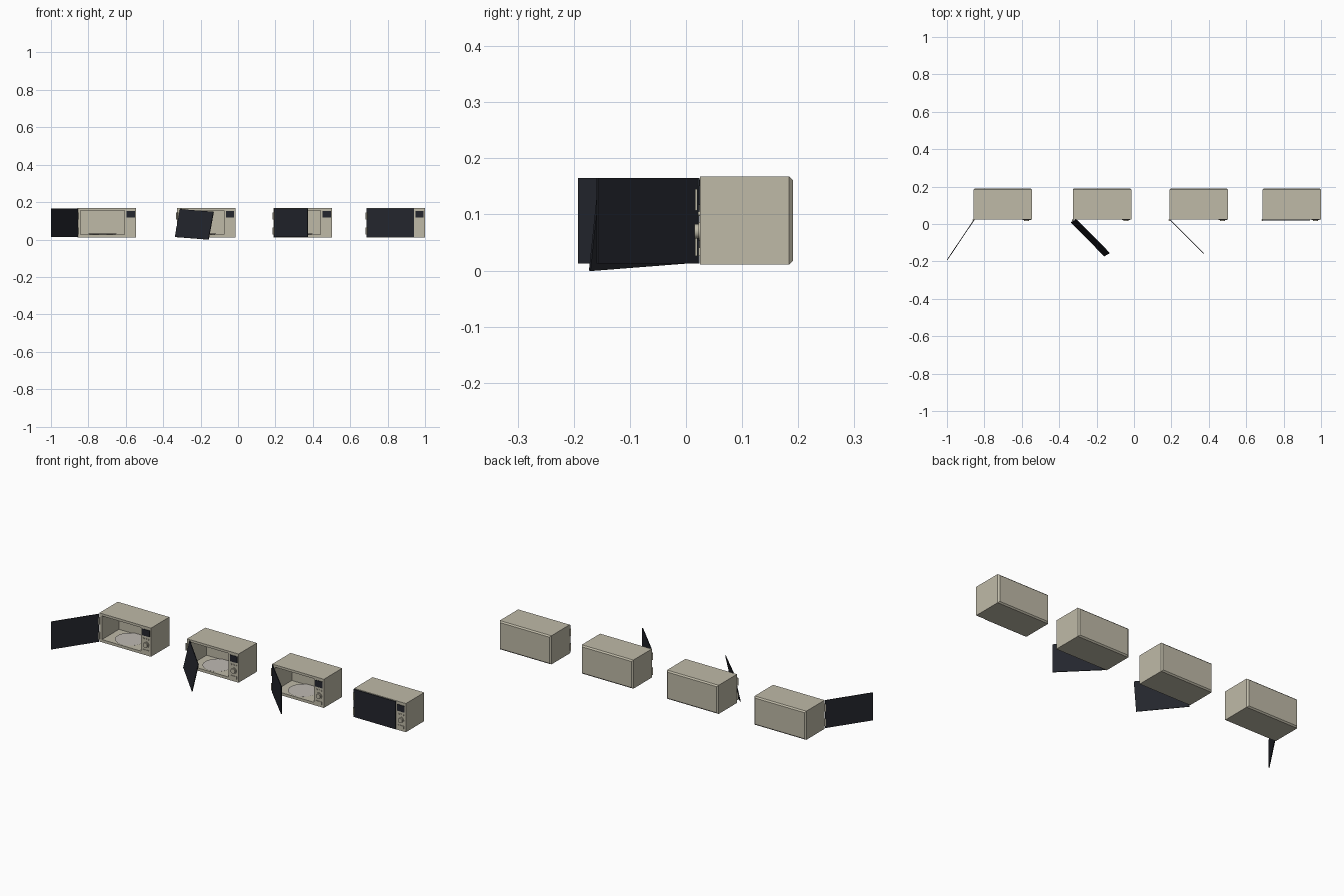
import bpy, bmesh, math
from mathutils import Vector, Matrix

if "Cube" in bpy.data.objects:
    bpy.data.objects.remove(bpy.data.objects["Cube"])

W, Y0, Y1, Z0, Z1 = 0.313, 0.025, 0.191, 0.011, 0.168   # cabinet size
DW, DH, DT = 0.255, 0.152, 0.004                         # door size


def mat(name, col):
    m = bpy.data.materials.new(name)
    m.diffuse_color = (*col, 1)
    m.use_nodes = True
    m.node_tree.nodes["Principled BSDF"].inputs["Base Color"].default_value = m.diffuse_color
    return m


BEIGE = mat("beige_enamel", (0.52, 0.49, 0.39))
DARK = mat("dark_glass", (0.017, 0.019, 0.026))
PLATE = mat("plate_glass", (0.52, 0.49, 0.45))


def add(name, bm, m):
    bmesh.ops.recalc_face_normals(bm, faces=bm.faces)
    me = bpy.data.meshes.new(name)
    bm.to_mesh(me)
    bm.free()
    ob = bpy.data.objects.new(name, me)
    bpy.context.collection.objects.link(ob)
    if m:
        me.materials.append(m)
    return ob


def box_bm(lo, hi):
    lo, hi = Vector(lo), Vector(hi)
    bm = bmesh.new()
    bmesh.ops.create_cube(bm, size=1, matrix=Matrix.Translation((lo + hi) / 2)
                          @ Matrix.Diagonal((*(hi - lo), 1)))
    return bm


def box(name, lo, hi, m):
    return add(name, box_bm(lo, hi), m)


def cyl(name, c, r, h, m, axis="Z", n=24, r2=None):
    bm = bmesh.new()
    rot = Matrix.Rotation(math.pi / 2, 4, "X") if axis == "Y" else Matrix()
    bmesh.ops.create_cone(bm, cap_ends=True, segments=n, radius1=r,
                          radius2=r if r2 is None else r2, depth=h,
                          matrix=Matrix.Translation(c) @ rot)
    ob = add(name, bm, m)
    for p in ob.data.polygons:
        p.use_smooth = len(p.vertices) == 4
    ob.data.set_sharp_from_angle(angle=math.radians(40))
    return ob


def cabinet(x):
    # shell with chamfered back rim
    bm = box_bm((x, Y0, Z0), (x + W, Y1, Z1))
    back = [e for e in bm.edges if all(v.co.y > Y1 - 0.001 for v in e.verts)]
    bmesh.ops.bevel(bm, geom=back, offset=0.007, segments=1, affect="EDGES")
    shell = add("cabinet", bm, BEIGE)
    # cooking chamber
    cut = box("chamber_cutter", (x + 0.016, 0, 0.026), (x + 0.252, 0.172, 0.155), None)
    cut.hide_render = True
    cut.hide_set(True)
    mod = shell.modifiers.new("chamber", "BOOLEAN")
    mod.object, mod.solver = cut, "EXACT"
    # turntable
    cx, cy = x + 0.134, 0.1
    cyl("turntable", (cx, cy, 0.029), 0.068, 0.004, PLATE, n=40, r2=0.075)
    # control panel
    px = x + 0.284
    box("display", (px - 0.022, Y0 - 0.003, 0.117), (px + 0.022, Y0 + 0.001, 0.152), DARK)
    for dx in (-0.014, 0, 0.014):
        cyl("button", (px + dx, Y0 - 0.001, 0.101), 0.004, 0.005, BEIGE, "Y", 12)
    cyl("knob_base", (px, Y0 - 0.001, 0.07), 0.017, 0.004, BEIGE, "Y")
    cyl("knob", (px, Y0 - 0.005, 0.07), 0.013, 0.010, BEIGE, "Y")
    box("open_button", (px - 0.018, Y0 - 0.003, 0.026), (px + 0.018, Y0 + 0.001, 0.041), BEIGE)
    # hinge barrels
    for z in (0.045, 0.126):
        cyl("hinge", (x, Y0 - 0.004, z), 0.005, 0.038, BEIGE, n=12)


def door(corner, along, up):
    # slab placed by its lower hinge corner and two edge directions
    u = Vector(along).normalized()
    n = u.cross(Vector(up)).normalized()
    v = n.cross(u)
    d = box("door", (0, 0, 0), (DW, DT, DH), DARK)
    m = Matrix((u, v.cross(u), v)).transposed().to_4x4()
    d.data.transform(Matrix.Translation(corner) @ m)


xs = (-0.858, -0.327, 0.19, 0.687)
for x in xs:
    cabinet(x)

UP = (0, 0, 1)
door((xs[0], 0.021, 0.013), (-0.142, -0.211, 0), UP)                       # wide open
door((-0.338, 0.008, 0.014), (0.178, -0.18, -0.014), (0.028, 0.015, 0.149))  # hanging askew
door((xs[2] + 0.002, 0.021, 0.013), (0.178, -0.178, 0), UP)                 # half open
door((xs[3], 0.020, 0.013), (1, 0, 0), UP)                                # closed
